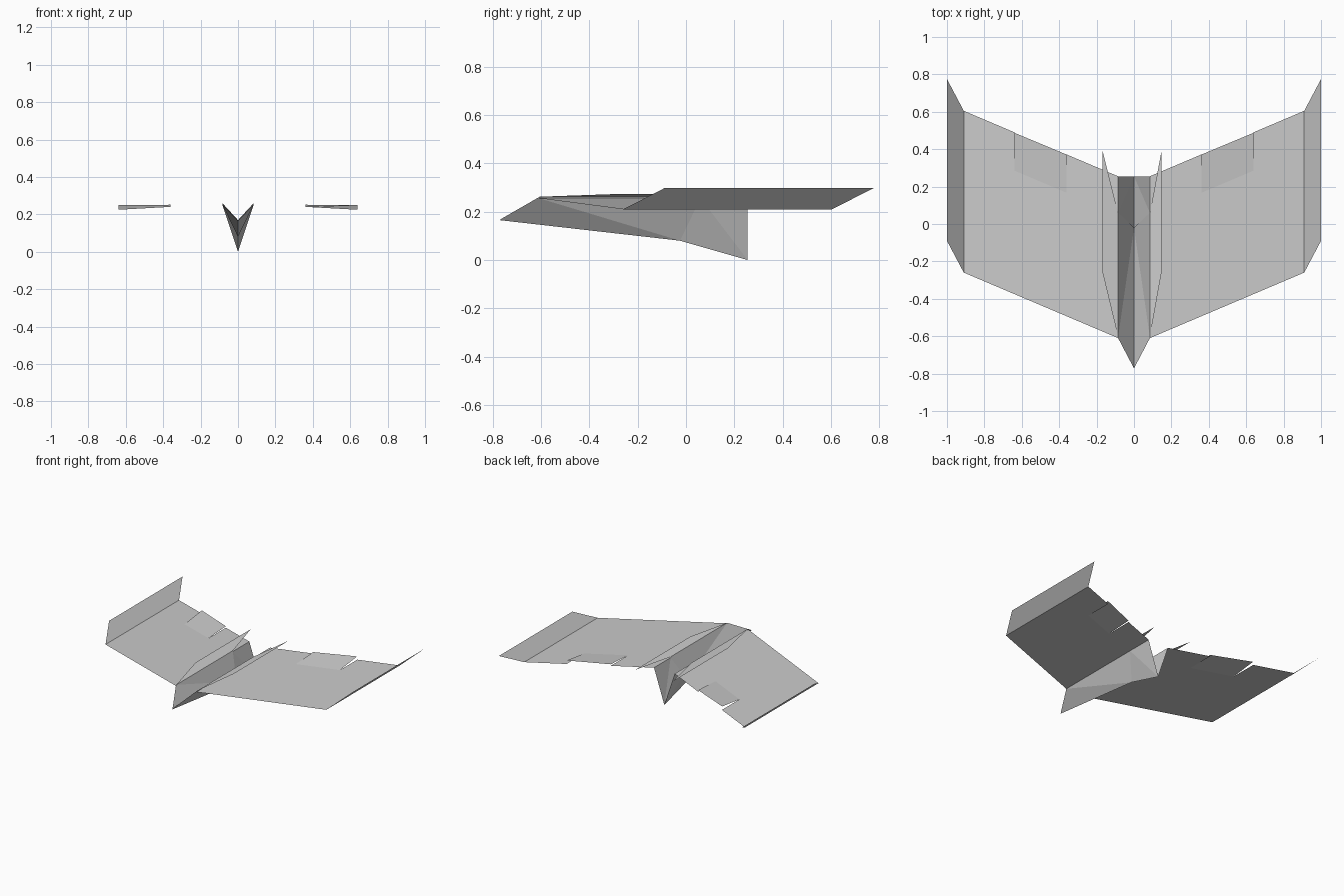
import bpy
import bmesh

if "Cube" in bpy.data.objects:
    bpy.data.objects.remove(bpy.data.objects["Cube"])


def sheet(name, points, faces, side=1):
    """Thin folded sheet; side -1 mirrors it across x."""
    bm = bmesh.new()
    vs = [bm.verts.new((x * side, y, z)) for x, y, z in points]
    for f in faces:
        bm.faces.new([vs[i] for i in (f if side > 0 else f[::-1])])
    bm.normal_update()
    me = bpy.data.meshes.new(name)
    bm.to_mesh(me)
    bm.free()
    ob = bpy.data.objects.new(name, me)
    bpy.context.collection.objects.link(ob)
    return ob


def on_wing(x, chord):
    """Point on the swept wing: chord 0 is the leading edge, 0.865 the trailing edge."""
    t = (x - 0.085) / 0.825
    return (x, -0.61 + 0.35 * t + chord, 0.256 - 0.046 * t)


CHORD, HINGE = 0.865, 0.66
nose, keel, tail = (0, -0.772, 0.165), (0, -0.025, 0.08), (0, 0.255, 0)

for label, s in (("right", 1), ("left", -1)):
    # Wing with a notch for the elevator, and raised winglet
    root_front, tip_front = on_wing(0.085, 0), on_wing(0.91, 0)
    tip_back, root_back = on_wing(0.91, CHORD), on_wing(0.085, CHORD)
    hinge_in, hinge_out = on_wing(0.36, HINGE), on_wing(0.64, HINGE)
    sheet(label + "_wing",
          [root_front, tip_front, tip_back, on_wing(0.64, CHORD), hinge_out,
           hinge_in, on_wing(0.36, CHORD), root_back,
           on_wing(0.36, 0), on_wing(0.64, 0)],
          [(0, 8, 5, 6, 7), (8, 9, 4, 5), (9, 1, 2, 3, 4)], s)
    sheet(label + "_winglet",
          [tip_front, (1, -0.09, 0.297), (1, 0.775, 0.297), tip_back],
          [(0, 1, 2, 3)], s)

    # Elevator tilted up from its hinge line
    sheet(label + "_elevator",
          [hinge_in, hinge_out, (0.64, 0.488, 0.25), (0.36, 0.371, 0.252)],
          [(0, 1, 2, 3)], s)

    # Outer fuselage wall down to the keel
    sheet(label + "_fuselage_wall",
          [nose, root_front, (0.085, 0.06, 0.256), root_back, tail, keel],
          [(0, 5, 1), (1, 5, 2), (2, 5, 4), (2, 4, 3)], s)

    # Inner folded layer with its upper flap (left flap is slightly wider)
    w = 0.147 if s > 0 else 0.168
    sheet(label + "_inner_fold",
          [(0, -0.765, 0.17), (0.085, -0.605, 0.262), (0.085, 0.06, 0.262),
           (0, -0.02, 0.087), (w, -0.26, 0.274), (w, 0.39, 0.274)],
          [(0, 3, 1), (1, 3, 2), (1, 4, 5, 2)], s)
